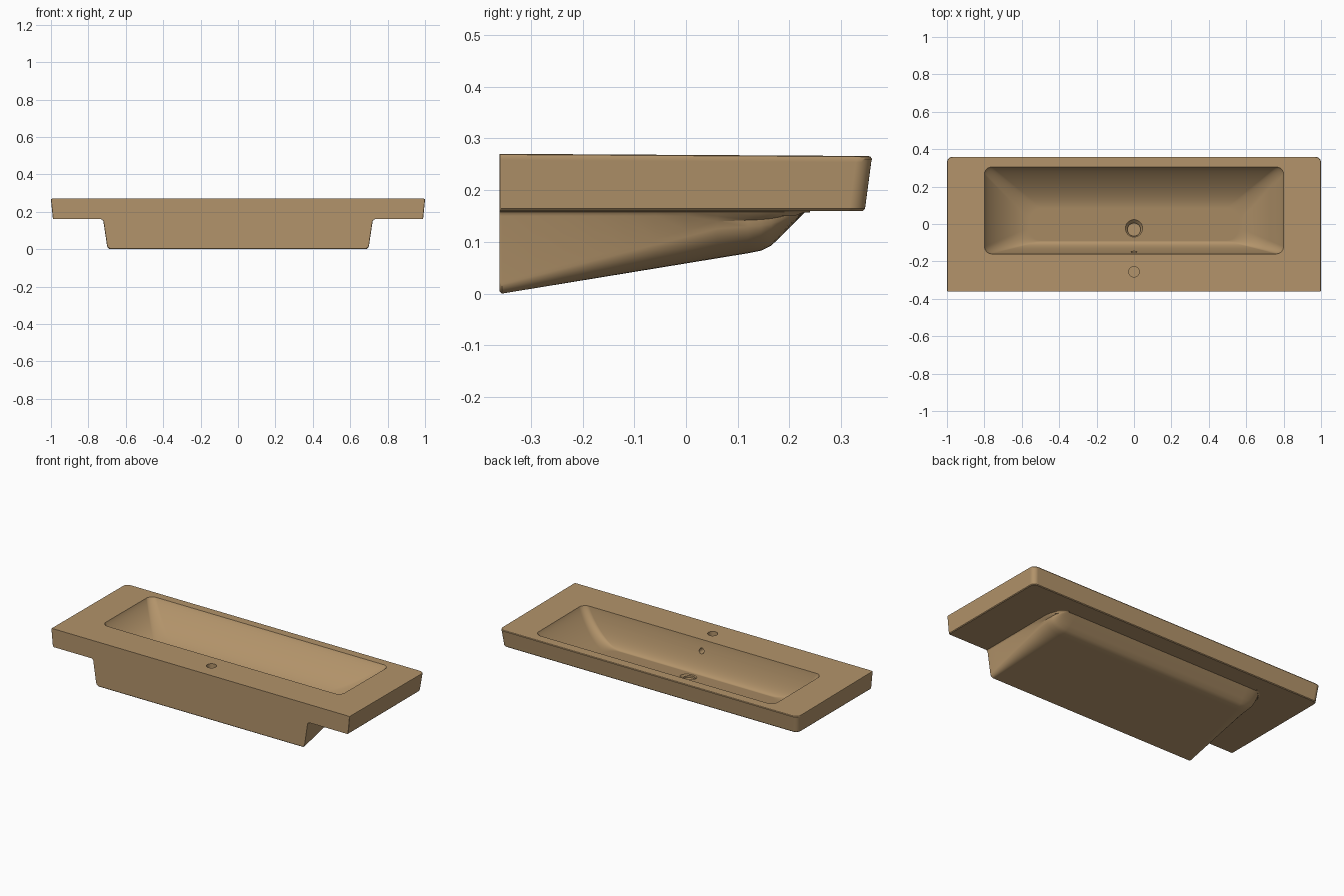
import bpy, bmesh, math
from mathutils import Matrix

cube = bpy.data.objects.get("Cube")
if cube:
    bpy.data.objects.remove(cube, do_unlink=True)

# One glazed clay colour
clay = bpy.data.materials.new("warm_tan_ceramic")
clay.use_nodes = True
TAN = (0.45, 0.295, 0.145, 1)
clay.diffuse_color = TAN
bsdf = clay.node_tree.nodes["Principled BSDF"]
bsdf.inputs["Base Color"].default_value = TAN
bsdf.inputs["Roughness"].default_value = 0.6


def finish(name, bm):
    bmesh.ops.recalc_face_normals(bm, faces=bm.faces)
    mesh = bpy.data.meshes.new(name)
    bm.to_mesh(mesh)
    bm.free()
    mesh.materials.append(clay)
    obj = bpy.data.objects.new(name, mesh)
    bpy.context.collection.objects.link(obj)
    return obj


def loft(name, rings):
    """Skin a closed solid through rings of equal point count."""
    bm = bmesh.new()
    loops = [[bm.verts.new(p) for p in ring] for ring in rings]
    n = len(loops[0])
    for a, b in zip(loops, loops[1:]):
        for i in range(n):
            j = (i + 1) % n
            bm.faces.new((a[i], a[j], b[j], b[i]))
    bm.faces.new(loops[0])
    bm.faces.new(loops[-1])
    return finish(name, bm)


def rounded(x, y0, y1, r_front, r_back, z, tilt=0.0, steps=8):
    """Rounded rectangle ring; tilt slopes it along y."""
    ring = []
    corners = ((x, y1, r_back, 1, 1), (-x, y1, r_back, -1, 1),
               (-x, y0, r_front, -1, -1), (x, y0, r_front, 1, -1))
    for k, (cx, cy, r, sx, sy) in enumerate(corners):
        for s in range(steps + 1):
            a = math.pi / 2 * (k + s / steps)
            px = cx - sx * r + r * math.cos(a)
            py = cy - sy * r + r * math.sin(a)
            ring.append((px, py, z + tilt * py))
    return ring


def cone(name, r_low, r_high, depth, place):
    bm = bmesh.new()
    bmesh.ops.create_cone(bm, cap_ends=True, segments=40, radius1=r_low,
                          radius2=r_high, depth=depth, matrix=place)
    return finish(name, bm)


def combine(target, tool, operation):
    mod = target.modifiers.new(operation.lower(), 'BOOLEAN')
    mod.operation = operation
    mod.solver = 'EXACT'
    mod.object = tool
    bpy.context.view_layer.objects.active = target
    bpy.ops.object.modifier_apply(modifier=mod.name)
    bpy.data.objects.remove(tool, do_unlink=True)


# Deck slab: tapered sides, softened edges, flat front
FRONT = -0.36
slab = [(0.986, 0.342, 0.160, 0), (0.990, 0.346, 0.164, 0),
        (0.999, 0.358, 0.256, -0.006), (0.9995, 0.3595, 0.262, -0.006),
        (0.998, 0.357, 0.2665, -0.006), (0.993, 0.352, 0.268, -0.006)]
basin = loft("washbasin", [rounded(x, FRONT, y, 0.004, 0.03, z, t)
                           for x, y, z, t in slab])


# Underside trough: sections along y whose lower fillet widens to the back
def section(y, z_low, x_top, rx):
    rz = min(0.7 * rx + 0.008, 0.8 * max(0.158 - z_low, 0.004))
    wall = x_top - 0.12 * (0.16 - z_low)
    half = [(x_top + 0.02, 0.2), (x_top + 0.02, 0.162),
            (x_top + 0.006, 0.158), (x_top, 0.15 + min(0, 0)
             if z_low < 0.14 else 0.157)]
    for s in range(9):
        a = math.pi / 2 * s / 8
        half.append((wall - rx + rx * math.cos(a),
                     z_low + rz - rz * math.sin(a)))
    return [(x, y, z) for x, z in half] + [(-x, y, z) for x, z in reversed(half)]


trough = [(FRONT, 0.004, 0.718, 0.02), (-0.356, 0.0, 0.72, 0.02)]
for i in range(1, 9):
    f = i / 8
    trough.append((-0.356 + 0.476 * f, 0.078 * f, 0.72, 0.02 + 0.08 * f))
trough += [(0.145, 0.083, 0.718, 0.10), (0.165, 0.093, 0.713, 0.10),
           (0.185, 0.112, 0.705, 0.10), (0.210, 0.137, 0.69, 0.09),
           (0.228, 0.155, 0.67, 0.08), (0.240, 0.168, 0.65, 0.08)]
combine(basin, loft("trough", [section(*s) for s in trough]), 'UNION')

# Bowl: steep front wall, long curved back and ends, floor falling forward
bowl = [rounded(0.8, -0.16, 0.305, 0.04, 0.04, 0.32)]
STEPS = 18
for i in range(STEPS + 1):
    a = math.pi / 2 * i / STEPS
    drop = math.sin(a) ** 1.3
    inset = (1 - math.cos(a)) ** 0.8
    r = 0.04 + 0.03 * inset
    bowl.append(rounded(0.8 - 0.24 * inset, -0.16 + 0.07 * inset,
                        0.305 - 0.22 * inset, r, r,
                        0.268 - 0.168 * drop, 0.15 * drop - 0.006 * (1 - drop)))
combine(basin, loft("bowl_cut", bowl), 'DIFFERENCE')

# Drain recess with sloped seat, tap hole and overflow hole
move = Matrix.Translation
combine(basin, cone("drain_seat_cut", 0.035, 0.065, 0.03,
                    move((0, -0.03, 0.1))), 'DIFFERENCE')
combine(basin, cone("drain_hole_cut", 0.034, 0.034, 0.04,
                    move((0, -0.03, 0.093))), 'DIFFERENCE')
combine(basin, cone("tap_hole_cut", 0.028, 0.028, 0.1,
                    move((0, -0.255, 0.27))), 'DIFFERENCE')
combine(basin, cone("overflow_cut", 0.016, 0.016, 0.1,
                    move((0, -0.15, 0.205)) @ Matrix.Rotation(math.pi / 2, 4, 'X')),
        'DIFFERENCE')

# Smooth shading with crisp rims
bpy.ops.object.select_all(action='DESELECT')
basin.select_set(True)
bpy.context.view_layer.objects.active = basin
bpy.ops.object.shade_smooth_by_angle(angle=math.radians(35))
weighted = basin.modifiers.new("weighted_normals", 'WEIGHTED_NORMAL')
weighted.keep_sharp = True
